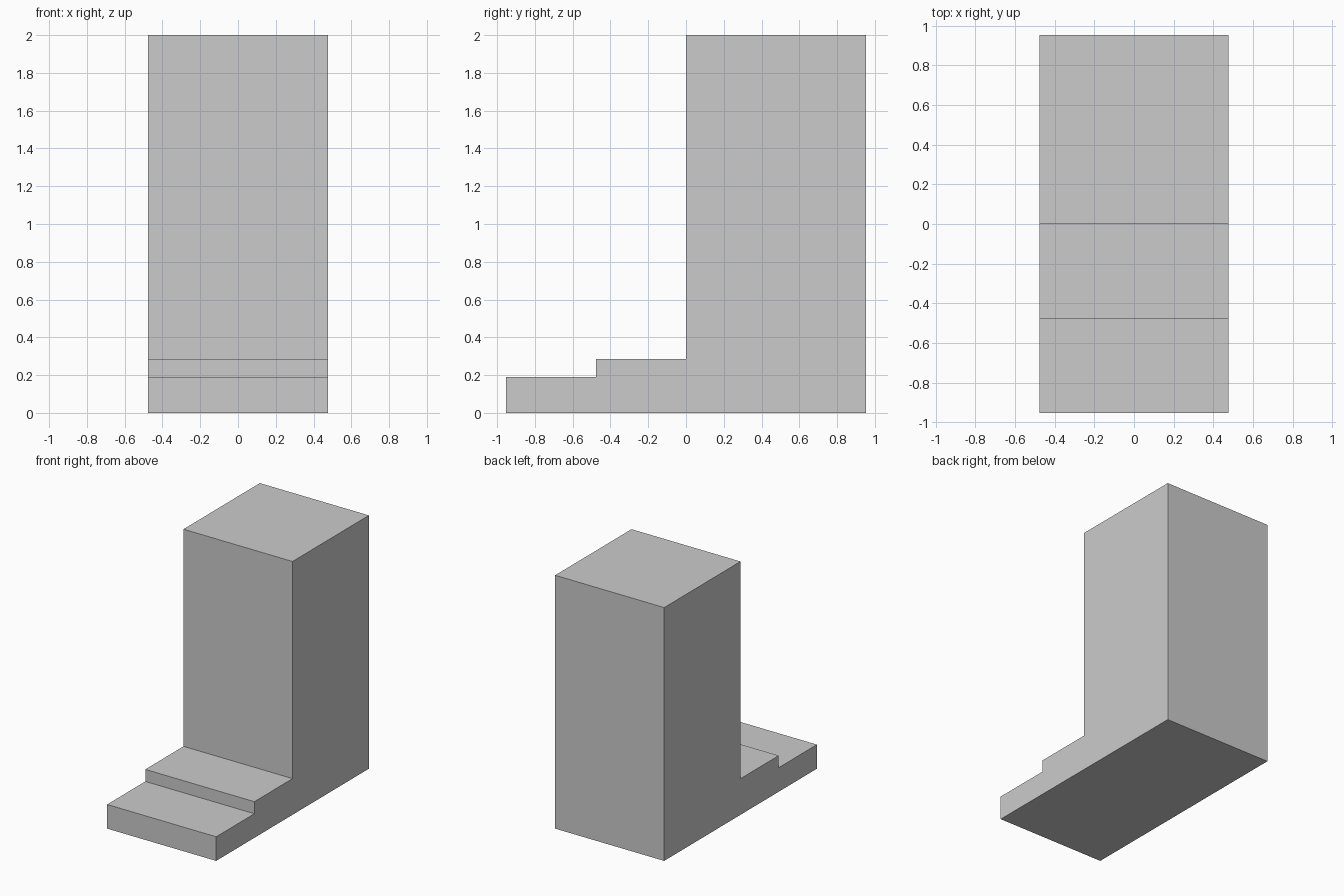
import bpy, bmesh

if "Cube" in bpy.data.objects:
    bpy.data.objects.remove(bpy.data.objects["Cube"])

U = 2 / 42            # small unit: the tower is 42 units tall
HALF_WIDTH = 10 * U

# Side profile (y, z): low step, second step, tall tower
profile = [(-20, 0), (20, 0), (20, 42), (0, 42),
           (0, 6), (-10, 6), (-10, 4), (-20, 4)]

# Extrude the profile across x into one solid
bm = bmesh.new()
side = bm.faces.new([bm.verts.new((-HALF_WIDTH, y * U, z * U)) for y, z in profile])
new = bmesh.ops.extrude_face_region(bm, geom=[side])["geom"]
bmesh.ops.translate(bm, vec=(2 * HALF_WIDTH, 0, 0),
                    verts=[g for g in new if isinstance(g, bmesh.types.BMVert)])
if side.is_valid and len(bm.faces) < len(profile) + 2:
    raise RuntimeError("profile did not close")
bmesh.ops.recalc_face_normals(bm, faces=bm.faces)

mesh = bpy.data.meshes.new("stepped_tower")
bm.to_mesh(mesh)
bm.free()
bpy.context.collection.objects.link(bpy.data.objects.new("stepped_tower", mesh))
